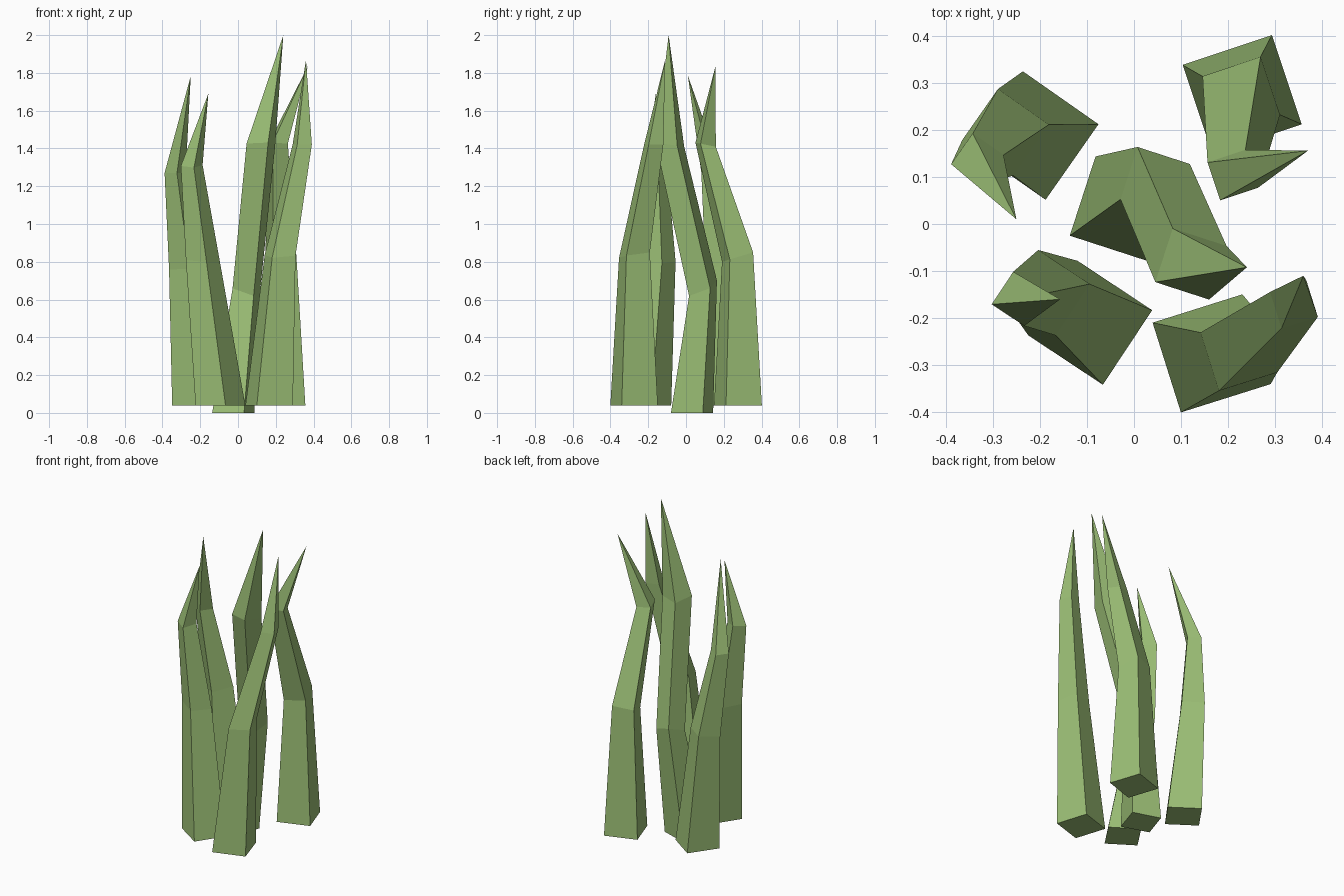
import bpy, bmesh
from math import radians, cos, sin, pi, sqrt

if "Cube" in bpy.data.objects:
    bpy.data.objects.remove(bpy.data.objects["Cube"])

leaf = bpy.data.materials.new("leaf_green")
leaf.diffuse_color = (0.33, 0.52, 0.18, 1)
leaf.use_nodes = True
leaf.node_tree.nodes["Principled BSDF"].inputs["Base Color"].default_value = leaf.diffuse_color


def blade(name, yaw, rings, tip):
    """Four-sided tapering blade: square rings (x, y, z, side, slope x, slope y) closing to a point."""
    bm = bmesh.new()
    loops = []
    for cx, cy, z, side, gx, gy in rings:
        loop = []
        for k in range(4):
            a = radians(yaw) + pi / 4 + k * pi / 2
            dx, dy = side / sqrt(2) * cos(a), side / sqrt(2) * sin(a)
            loop.append(bm.verts.new((cx + dx, cy + dy, z + gx * dx + gy * dy)))
        loops.append(loop)
    bm.faces.new(loops[0][::-1])
    for lo, hi in zip(loops, loops[1:]):
        for k in range(4):
            n = (k + 1) % 4
            bm.faces.new((lo[k], lo[n], hi[n], hi[k]))
    top = bm.verts.new(tip)
    for k in range(4):
        bm.faces.new((loops[-1][k], loops[-1][(k + 1) % 4], top))
    bmesh.ops.recalc_face_normals(bm, faces=bm.faces)
    mesh = bpy.data.meshes.new(name)
    bm.to_mesh(mesh)
    bm.free()
    mesh.materials.append(leaf)
    bpy.context.collection.objects.link(bpy.data.objects.new(name, mesh))


# Tall middle blade
blade("centre_blade", -18, [
    (-0.025, 0.032, 0.0, 0.177, 0, 0),
    (0.045, 0.09, 0.66, 0.117, -0.22, 0.44),
    (0.121, -0.085, 1.42, 0.12, 0, -0.15)], (0.24, -0.092, 2.0))

# Four outer blades
blade("front_right_blade", 17.5, [
    (0.165, -0.275, 0.04, 0.2, 0, 0),
    (0.223, -0.273, 0.835, 0.13, 0.05, 0.15),
    (0.34, -0.171, 1.42, 0.081, 0, 0)], (0.36, -0.11, 1.87))
blade("back_right_blade", 18.5, [
    (0.23, 0.275, 0.04, 0.2, 0, 0),
    (0.228, 0.273, 0.825, 0.13, 0, 0.3),
    (0.21, 0.104, 1.42, 0.085, 0, -0.2)], (0.37, 0.156, 1.835))
blade("back_left_blade", -35, [
    (-0.212, 0.188, 0.04, 0.196, 0, 0),
    (-0.273, 0.195, 0.77, 0.132, 0.1, 0.1),
    (-0.333, 0.137, 1.27, 0.08, 0, 0)], (-0.25, 0.01, 1.785))
blade("front_left_blade", -33.5, [
    (-0.093, -0.21, 0.04, 0.19, 0, 0),
    (-0.185, -0.146, 0.80, 0.131, -0.1, 0),
    (-0.245, -0.159, 1.31, 0.083, 0, 0.2)], (-0.157, -0.16, 1.69))
